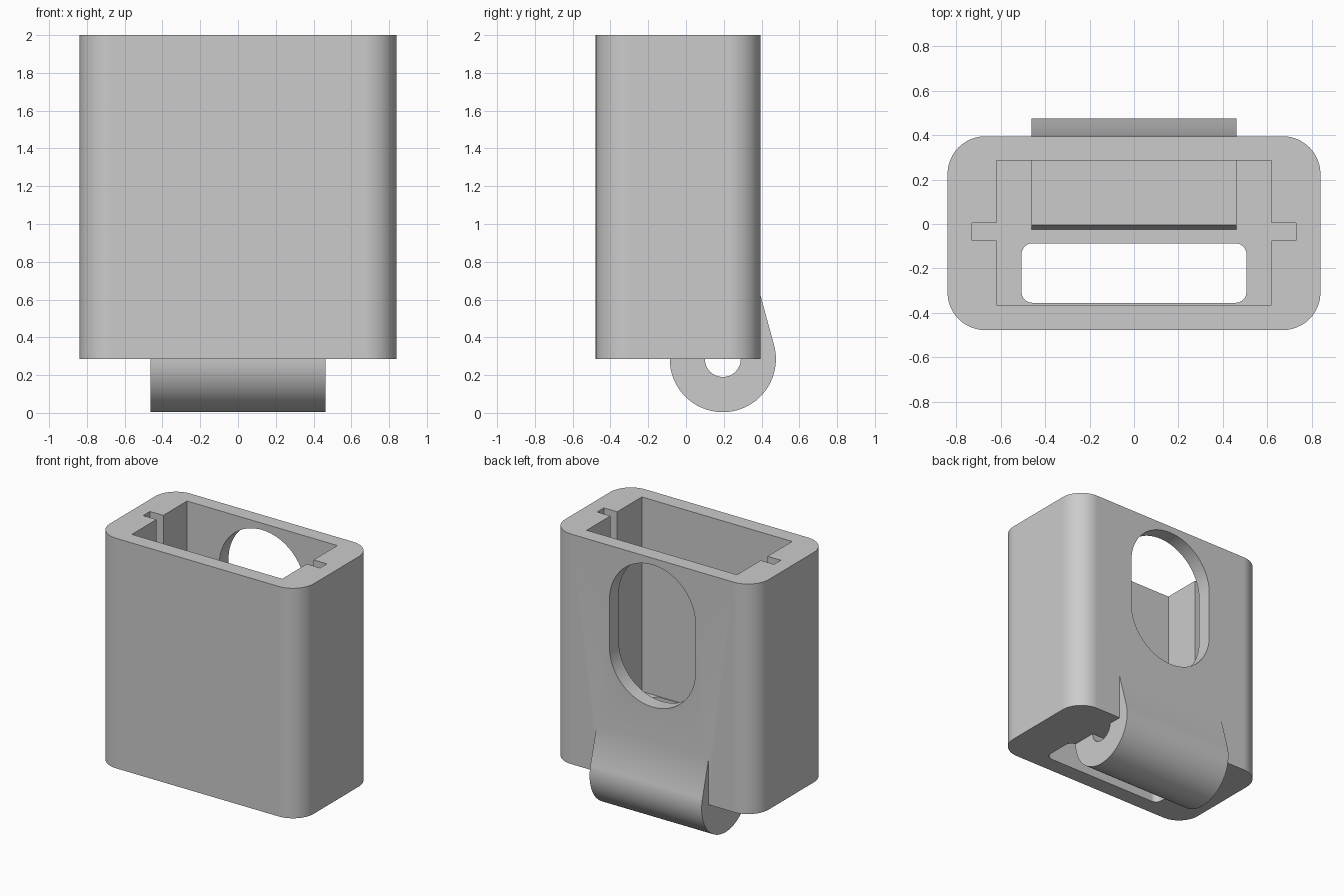
import bpy, bmesh
from math import cos, sin, radians

if "Cube" in bpy.data.objects:
    bpy.data.objects.remove(bpy.data.objects["Cube"], do_unlink=True)

grey = bpy.data.materials.new("plain grey")
grey.use_nodes = True
colour = (0.6, 0.6, 0.6, 1)
grey.diffuse_color = colour
grey.node_tree.nodes["Principled BSDF"].inputs["Base Color"].default_value = colour


def arc(cu, cv, r, start, end, steps):
    angles = [radians(start + (end - start) * i / steps) for i in range(steps + 1)]
    return [(cu + r * cos(a), cv + r * sin(a)) for a in angles]


def rounded(u0, u1, v0, v1, r=0, steps=12):
    """Rectangle outline, with rounded corners when r is given."""
    if r == 0:
        return [(u0, v0), (u1, v0), (u1, v1), (u0, v1)]
    corners = [(u1 - r, v1 - r), (u0 + r, v1 - r), (u0 + r, v0 + r), (u1 - r, v0 + r)]
    points = []
    for i, (cu, cv) in enumerate(corners):
        points += arc(cu, cv, r, 90 * i, 90 * i + 90, steps)
    return points


def prism(name, outline, axis, low, high):
    """Extrude an outline along one axis."""
    place = {"x": lambda u, v, w: (w, u, v),
             "y": lambda u, v, w: (u, w, v),
             "z": lambda u, v, w: (u, v, w)}[axis]
    bm = bmesh.new()
    ends = [[bm.verts.new(place(u, v, w)) for u, v in outline] for w in (low, high)]
    n = len(outline)
    for end in ends:
        bm.faces.new(end)
    for i in range(n):
        j = (i + 1) % n
        bm.faces.new((ends[0][i], ends[0][j], ends[1][j], ends[1][i]))
    bmesh.ops.recalc_face_normals(bm, faces=bm.faces)
    mesh = bpy.data.meshes.new(name)
    bm.to_mesh(mesh)
    bm.free()
    mesh.materials.append(grey)
    obj = bpy.data.objects.new(name, mesh)
    bpy.context.collection.objects.link(obj)
    return obj


def combine(target, other, operation):
    """Apply a boolean and discard the second shape."""
    bpy.context.view_layer.objects.active = target
    mod = target.modifiers.new("Boolean", "BOOLEAN")
    mod.operation, mod.object, mod.solver = operation, other, "EXACT"
    bpy.ops.object.modifier_apply(modifier=mod.name)
    bpy.data.objects.remove(other, do_unlink=True)


BOTTOM, FLOOR, TOP, BACK = 0.285, 0.55, 2.0, 0.395

# Rounded housing, hollowed from above
housing = prism("housing", rounded(-0.84, 0.84, -0.478, BACK, 0.17), "z", BOTTOM, TOP)
cavity = [(0.62, -0.365), (0.62, -0.075), (0.73, -0.075), (0.73, 0.005),
          (0.62, 0.005), (0.62, 0.285)]
cavity += [(-x, y) for x, y in reversed(cavity)]
combine(housing, prism("cavity_cutter", cavity, "z", FLOOR, TOP + 0.2), "DIFFERENCE")

# Long slot through the floor
slot = rounded(-0.507, 0.507, -0.355, -0.087, 0.05, 8)
combine(housing, prism("slot_cutter", slot, "z", 0.1, 0.8), "DIFFERENCE")

# Tall oval window in the back wall
window = rounded(-0.355, 0.355, 0.89, 1.95, 0.354, 20)
combine(housing, prism("window_cutter", window, "y", 0.1, 0.6), "DIFFERENCE")

# Hinge lug: round below, tapering to a flat top, with a pin hole
lug = arc(0.195, BOTTOM, 0.281, 15.1, -195.1, 56) + [(-0.005, 0.62), (BACK, 0.62)]
hinge = prism("hinge_lug", lug, "x", -0.462, 0.462)
pin = arc(0.195, BOTTOM, 0.095, 0, 348.75, 31)
combine(hinge, prism("pin_cutter", pin, "x", -0.6, 0.6), "DIFFERENCE")
combine(housing, hinge, "UNION")

# Smooth curves, crisp edges
bpy.ops.object.select_all(action="DESELECT")
housing.select_set(True)
bpy.context.view_layer.objects.active = housing
bpy.ops.object.shade_smooth_by_angle(angle=radians(30))
weighted = housing.modifiers.new("Weighted Normal", "WEIGHTED_NORMAL")
weighted.keep_sharp = True
